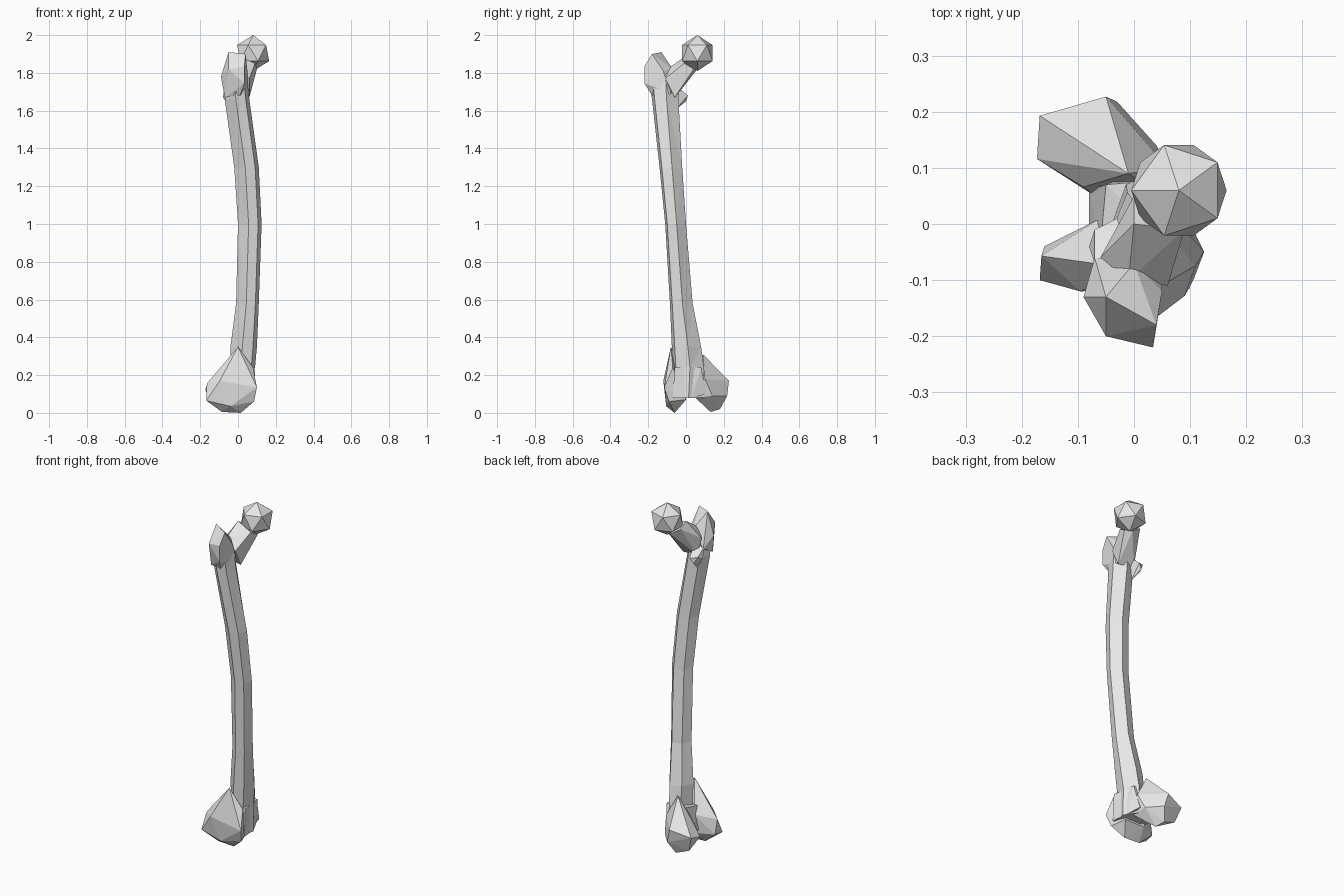
import bpy, bmesh, math
from mathutils import Matrix, Vector

default_cube = bpy.data.objects.get("Cube")
if default_cube:
    bpy.data.objects.remove(default_cube, do_unlink=True)

UNIT = 0.01  # part coordinates below are in hundredths

# One plain grey for the whole bone
bone_grey = bpy.data.materials.new("bone_grey")
bone_grey.use_nodes = True
colour = (0.8, 0.8, 0.8, 1.0)
bone_grey.diffuse_color = colour
bone_grey.node_tree.nodes["Principled BSDF"].inputs["Base Color"].default_value = colour


def finish(mesh_data, name):
    """Turn a bmesh into a flat shaded, named object."""
    bmesh.ops.recalc_face_normals(mesh_data, faces=mesh_data.faces[:])
    mesh = bpy.data.meshes.new(name)
    mesh_data.to_mesh(mesh)
    mesh_data.free()
    mesh.materials.append(bone_grey)
    part = bpy.data.objects.new(name, mesh)
    bpy.context.scene.collection.objects.link(part)
    return part


def chiselled(name, corners):
    """Faceted lump: the convex hull of a few corner points."""
    lump = bmesh.new()
    for corner in corners:
        lump.verts.new(Vector(corner) * UNIT)
    hull = bmesh.ops.convex_hull(lump, input=lump.verts[:])
    loose = [v for v in lump.verts if not v.link_faces]
    bmesh.ops.delete(lump, geom=loose, context="VERTS")
    return finish(lump, name)


def lofted(name, profile, stations):
    """Loft a profile through stations of height, x limits and y limits."""
    loft = bmesh.new()
    rings = []
    for height, left, right, front, back in stations:
        centre = Vector((left + right, front + back)) / 2
        half_x, half_y = (right - left) / 2, (back - front) / 2
        rings.append([
            loft.verts.new(Vector((centre.x + u * half_x, centre.y + v * half_y, height)) * UNIT)
            for u, v in profile])
    count = len(profile)
    for lower, upper in zip(rings, rings[1:]):
        for i in range(count):
            j = (i + 1) % count
            loft.faces.new((lower[i], lower[j], upper[j], upper[i]))
    loft.faces.new(rings[0])
    loft.faces.new(rings[-1])
    bmesh.ops.triangulate(loft, faces=loft.faces[:])
    return finish(loft, name)


# Shaft: bowed towards +x, leaning from the hip side to the knee
shaft_profile = [(1, 0.1), (0.7, -0.8), (-0.1, -1), (-1, -0.2), (-0.6, 0.7), (0.3, 1)]
lofted("shaft", shaft_profile, [
    (8, -5, 9, -8, 9),
    (24, -4, 9, -7, 9.5),
    (35, -4, 10, -7.5, 8),
    (58, -1, 11, -8.5, 3.5),
    (100, 0, 12.5, -11, 0),
    (130, -2, 11, -14, -2),
    (166, -7, 6, -18, -4),
    (176, -7, 5, -19, -4),
])

# Ball of the hip joint
ball = bmesh.new()
placement = Matrix.Translation((0.08, 0.06, 1.905)) @ Matrix.Rotation(math.radians(36), 4, "Z")
bmesh.ops.create_icosphere(ball, subdivisions=1, radius=0.095, matrix=placement)
finish(ball, "hip_ball")

# Neck carrying the ball
chiselled("neck", [
    (-1, -10, 182), (6, -11, 177), (6, -6, 167), (-4, -5, 168), (-6, -6, 178),
    (0, 0, 189), (9, -1, 185), (10, 4, 182), (6, 6, 182), (0, 5, 186),
])

# Large outer knob beside the neck
chiselled("outer_knob", [
    (-5, -13, 191), (4, -18, 190), (0, -12.7, 186), (-9, -13, 178), (-5, -20, 182),
    (3.4, -22, 183.5), (3.4, -22, 174.5), (-7, -15, 167), (1, -18, 168),
    (5, -12, 181), (5, -8, 169), (-7, -6, 172), (0, -7, 182),
])

# Small inner knob below the neck
chiselled("inner_knob", [
    (-3, -6, 160), (-1, -6, 174), (-7, -7, 173), (-8, -4, 167), (-7, -1, 169),
    (-3, 1, 168), (-5, 0, 165),
])

# Outer knee knuckle
chiselled("outer_knuckle", [
    (0, -8, 35), (-6, -8.5, 20), (-16.5, -5.7, 15.5), (-16.8, -10, 6.5), (-9.6, -12, 17),
    (-16, -4, 7), (-8.5, -6, 0.5), (1.5, -6, 0), (-4, -10.5, 3.5), (8.5, -9, 6),
    (10, -11.5, 13.5), (8, -7, 24), (6, 0, 7), (-7, 0, 7), (-6, 1, 18),
])

# Inner knee knuckle
chiselled("inner_knuckle", [
    (-1, 9, 31), (-2.7, 15.2, 21), (-5, 22.7, 17), (-3, 21.8, 9), (-16.8, 19.3, 14),
    (-17.3, 11.6, 12), (-14, 17, 5), (-12.5, 10, 7), (-6, 18, 2), (-4, 13, 0.5),
    (4, 14, 9), (6, 10, 18), (5, 5, 8), (-7, 5, 8), (-9, 6.6, 18),
])

# Grooved front plate joining the two knuckles
chiselled("knee_bridge", [
    (9, -7, 8), (9, -6, 24), (8, 3, 8), (7, 8, 24), (5, 11, 10),
    (-8, -3, 9), (-8, 6, 9), (-6, -4, 22), (-5, 7, 24),
])
